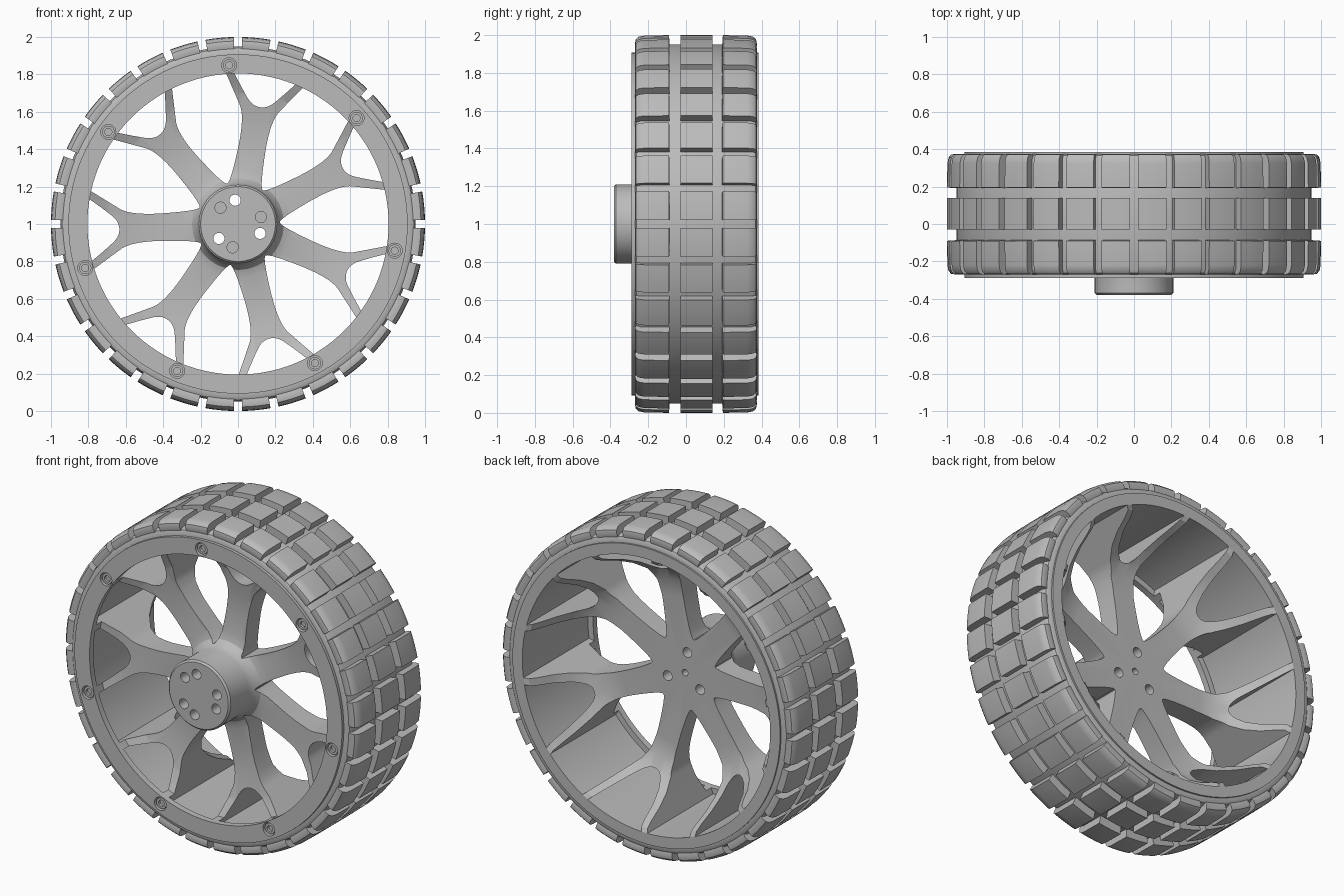
import bpy, bmesh
from math import sin, cos, pi, radians, atan2

cube = bpy.data.objects.get("Cube")
if cube:
    bpy.data.objects.remove(cube)

grey = bpy.data.materials.new("plain_grey")
grey.use_nodes = True
grey.diffuse_color = (0.5, 0.5, 0.5, 1)
grey.node_tree.nodes["Principled BSDF"].inputs["Base Color"].default_value = (0.5, 0.5, 0.5, 1)

SPOKES = 7
STEP = 2 * pi / SPOKES
SPOKE_ANGLE = radians(79.5)
LUGS = 32


def at(r, a, y):
    """Wheel coordinates: radius, angle and position on the axle."""
    return (r * cos(a), y, 1 + r * sin(a))


def sweep(bm, profile, a0, a1, segs, full=False):
    """Turn a closed (radius, y) profile about the axle."""
    count = segs if full else segs + 1
    rings = [[bm.verts.new(at(r, a0 + (a1 - a0) * i / segs, y)) for r, y in profile]
             for i in range(count)]
    n = len(profile)
    for i in range(segs):
        p, q = rings[i], rings[(i + 1) % count]
        for j in range(n):
            k = (j + 1) % n
            bm.faces.new((p[j], p[k], q[k], q[j]))
    if not full:
        bm.faces.new(rings[0])
        bm.faces.new(rings[-1][::-1])


def prism(bm, outline, y0, y1):
    """Extrude an (x, z) outline along the axle."""
    rings = [[bm.verts.new((x, y, 1 + z)) for x, z in outline] for y in (y0, y1)]
    n = len(outline)
    bm.faces.new(rings[0])
    bm.faces.new(rings[1][::-1])
    for j in range(n):
        k = (j + 1) % n
        bm.faces.new((rings[0][k], rings[0][j], rings[1][j], rings[1][k]))


def circle(r, a, size, segs=20):
    return [(r * cos(a) + size * cos(2 * pi * i / segs),
             r * sin(a) + size * sin(2 * pi * i / segs)) for i in range(segs)]


def finish(bm, name, shade=True):
    bmesh.ops.remove_doubles(bm, verts=bm.verts, dist=1e-5)
    bmesh.ops.recalc_face_normals(bm, faces=bm.faces)
    mesh = bpy.data.meshes.new(name)
    bm.to_mesh(mesh)
    bm.free()
    obj = bpy.data.objects.new(name, mesh)
    bpy.context.collection.objects.link(obj)
    mesh.materials.append(grey)
    if shade:
        smooth(obj)
    return obj


def smooth(obj):
    bpy.ops.object.select_all(action='DESELECT')
    obj.select_set(True)
    bpy.context.view_layer.objects.active = obj
    bpy.ops.object.shade_smooth_by_angle(angle=radians(30))


def rotate(points, a):
    return [(x * cos(a) - y * sin(a), x * sin(a) + y * cos(a)) for x, y in points]


def window(half, rim=0.84):
    """Mirror half an outline, round its corners and close it with a rim arc."""
    path = [(x, -y) for x, y in half[::-1]] + half
    for _ in range(3):
        cut = [path[0]]
        for (ax, ay), (bx, by) in zip(path, path[1:]):
            cut += [(ax * .75 + bx * .25, ay * .75 + by * .25),
                    (ax * .25 + bx * .75, ay * .25 + by * .75)]
        path = cut + [path[-1]]
    end = atan2(path[-1][1], path[-1][0])
    arc = [(rim * cos(end * t / 8), rim * sin(end * t / 8)) for t in range(8, -9, -1)]
    return path[:-1][1:] + arc


# Wheel body: hub, dished spoke disc and barrel in one turned profile
bm = bmesh.new()
sweep(bm, [(0, -.38), (.2, -.38), (.21, -.37), (.21, -.2), (.22, -.16), (.245, -.13), (.29, -.115),
           (.55, -.125), (.7, -.15), (.805, -.2), (.805, -.288), (.907, -.288), (.907, .385),
           (.84, .385), (.815, .37), (.79, .32), (.75, .22), (.7, .13), (.64, .06), (.56, .02),
           (.46, .01), (0, .01)], 0, 2 * pi, 112, True)
wheel = finish(bm, "wheel_body", False)

# Cutter: windows between the forked spokes, hub holes and screw recesses
bm = bmesh.new()
fork_gap = window([(.635, .04), (.71, .105), (.82, .19)])
side = rotate([(.21, .08), (.57, .068), (.69, .148), (.808, .228)], -STEP / 2)
spoke_gap = window([(x, -y) for x, y in side])
screw_angles = [SPOKE_ANGLE + radians(13.7) + STEP * i for i in range(SPOKES)]
for i in range(SPOKES):
    a = SPOKE_ANGLE + STEP * i
    prism(bm, rotate(fork_gap, a), -.25, .5)
    prism(bm, rotate(spoke_gap, a + STEP / 2), -.25, .5)
    prism(bm, circle(.85, screw_angles[i], .04), -.4, -.258)
for i in range(3):
    through = circle(.128, radians(97 + 120 * i), .03)
    prism(bm, through, -.5, .1)
    prism(bm, circle(.128, radians(137 + 120 * i), .03), -.5, -.3)
prism(bm, circle(0, 0, .02), -.08, .1)
cutter = finish(bm, "window_cutter", False)
cutter.hide_render = True

boolean = wheel.modifiers.new("cut_windows", 'BOOLEAN')
boolean.operation = 'DIFFERENCE'
boolean.solver = 'EXACT'
boolean.object = cutter
bpy.context.view_layer.objects.active = wheel
bpy.ops.object.modifier_apply(modifier=boolean.name)
bpy.data.objects.remove(cutter)
smooth(wheel)

# Socket screws set in the front ring
bm = bmesh.new()
for a in screw_angles:
    outer, inner = circle(.85, a, .033), circle(.85, a, .019)
    loops = [[bm.verts.new((x, y, 1 + z)) for x, z in ring]
             for ring, y in ((outer, -.255), (outer, -.278), (inner, -.278), (inner, -.262))]
    for p, q in zip(loops, loops[1:]):
        for j in range(len(p)):
            k = (j + 1) % len(p)
            bm.faces.new((p[j], p[k], q[k], q[j]))
    bm.faces.new(loops[0])
    bm.faces.new(loops[-1])
finish(bm, "rim_screws")

# Tyre carcass with rounded shoulders
bm = bmesh.new()
sweep(bm, [(.9, -.27), (.925, -.27), (.94, -.262), (.95, -.24), (.95, .345), (.94, .367),
           (.925, .375), (.9, .375)], 0, 2 * pi, 128, True)
finish(bm, "tyre")

# Tread blocks: a centre row and two rounded shoulder rows
front = [(.93, -.085), (.93, -.262), (.955, -.27), (.978, -.266), (.992, -.25), (.998, -.22), (1, -.09)]
centre = [(.93, -.03), (1, -.03), (1, .14), (.93, .14)]
back = [(r, .105 - y) for r, y in front]
pitch = 2 * pi / LUGS
for name, profile in (("front", front), ("centre", centre), ("back", back)):
    bm = bmesh.new()
    for i in range(LUGS):
        sweep(bm, profile, pitch * (i + .11), pitch * (i + .89), 4)
    finish(bm, name + "_tread_blocks")
